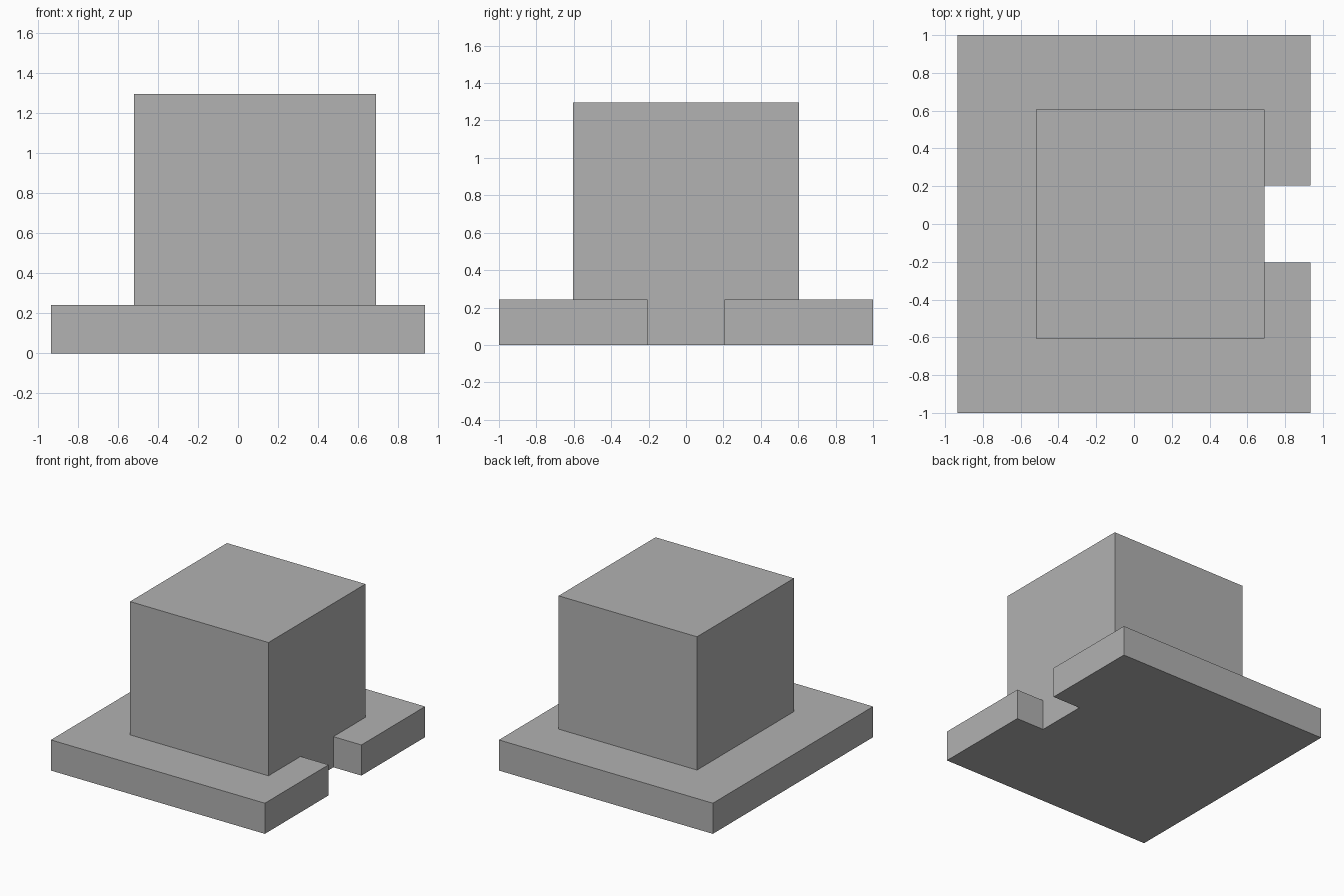
import bpy
import bmesh

default_cube = bpy.data.objects.get("Cube")
if default_cube:
    bpy.data.objects.remove(default_cube, do_unlink=True)

# Single grey finish
grey = bpy.data.materials.new("plain grey")
grey.use_nodes = True
colour = (0.445, 0.445, 0.445, 1)
grey.diffuse_color = colour
grey.node_tree.nodes["Principled BSDF"].inputs["Base Color"].default_value = colour


def prism(name, outline, bottom, top):
    """Extrude a flat outline upward into a closed solid."""
    bm = bmesh.new()
    base = bm.faces.new([bm.verts.new((x, y, bottom)) for x, y in outline])
    grown = bmesh.ops.extrude_face_region(bm, geom=[base], use_keep_orig=True)["geom"]
    verts = [g for g in grown if isinstance(g, bmesh.types.BMVert)]
    bmesh.ops.translate(bm, verts=verts, vec=(0, 0, top - bottom))
    bmesh.ops.recalc_face_normals(bm, faces=bm.faces)
    mesh = bpy.data.meshes.new(name)
    bm.to_mesh(mesh)
    bm.free()
    mesh.materials.append(grey)
    obj = bpy.data.objects.new(name, mesh)
    bpy.context.collection.objects.link(obj)
    return obj


half_width, half_depth = 0.935, 1.0
block_left, block_right, block_half = -0.52, 0.69, 0.605
notch_half = 0.205
plate_top, block_top = 0.242, 1.295

# Base plate with a notch cut back to the block wall
half_outline = [(-half_width, half_depth), (half_width, half_depth),
                (half_width, notch_half), (block_right, notch_half)]
mirrored = [(x, -y) for x, y in reversed(half_outline)]
prism("base_plate", half_outline + mirrored, 0, plate_top)

# Upright block, flush with the notch
block_outline = [(block_left, -block_half), (block_right, -block_half),
                 (block_right, block_half), (block_left, block_half)]
prism("upright_block", block_outline, plate_top, block_top)
